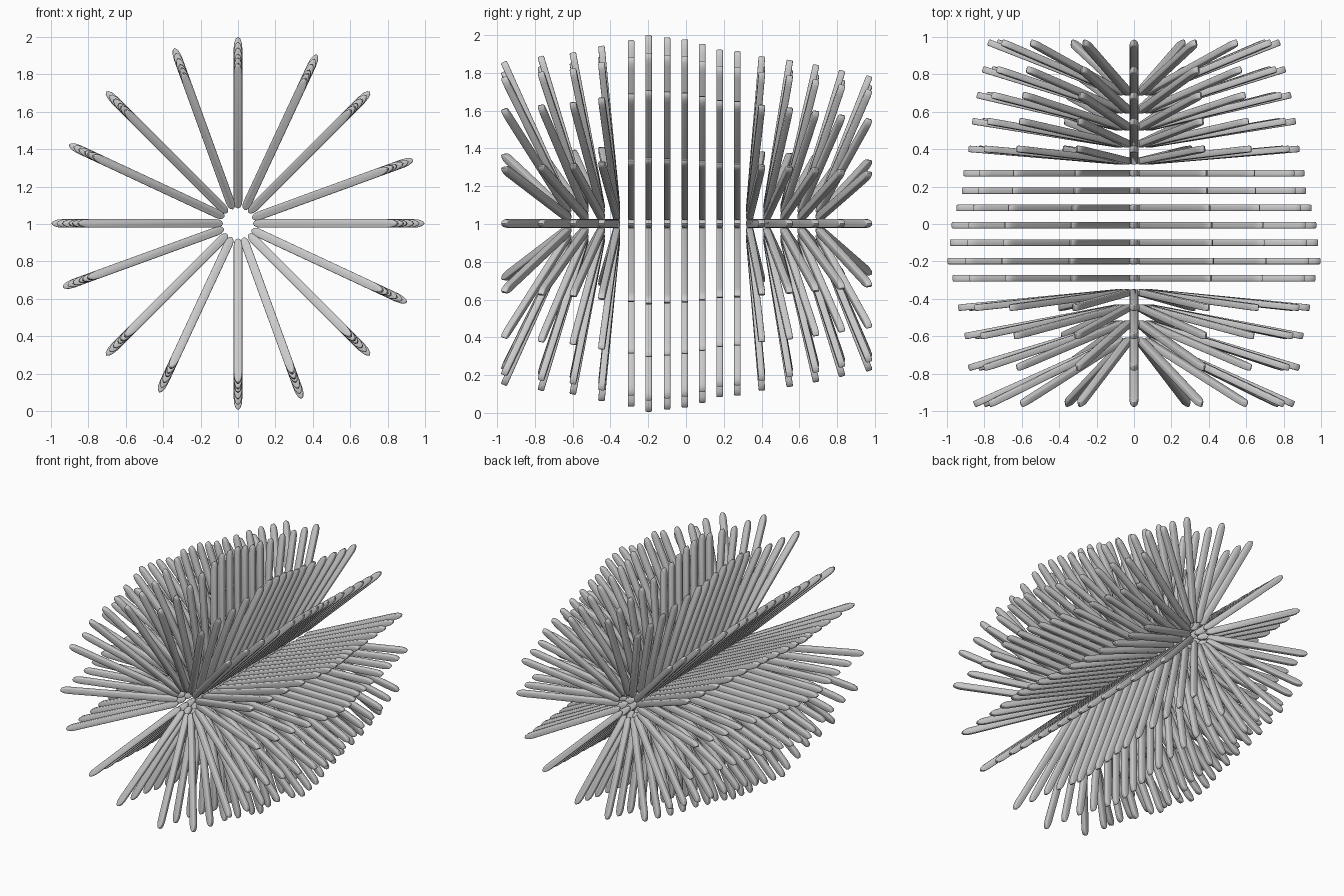
import bpy, bmesh, math
from mathutils import Vector

if "Cube" in bpy.data.objects:
    bpy.data.objects.remove(bpy.data.objects["Cube"])

CENTRE_Z = 1.003
R_IN = 0.085
HALF_W = 0.023      # half thickness around the ring
HALF_D = 0.0175     # half thickness along the axis
TIP = 0.06          # length of the rounded end
OFFSETS = (0, 20, 45, 65)
ANGLES = [q * 90 + a for q in range(4) for a in OFFSETS]

# rows along the axis: base y, tip y, tip radius
ROWS = [
    (-0.62, -0.965, 0.855), (-0.53, -0.77, 0.885), (-0.445, -0.60, 0.905), (-0.365, -0.448, 0.94),
    (-0.29, -0.29, 0.97), (-0.198, -0.198, 0.997), (-0.10, -0.10, 0.985), (-0.006, -0.006, 0.975),
    (0.086, 0.086, 0.95), (0.178, 0.178, 0.92), (0.272, 0.272, 0.912),
    (0.335, 0.402, 0.885), (0.425, 0.55, 0.865), (0.515, 0.69, 0.84),
    (0.605, 0.828, 0.81), (0.70, 0.972, 0.78),
]


def side_profile(length):
    """Long rounded outline of one bristle: (along, across)."""
    pts = []
    for i in range(7):
        t = -math.pi / 2 + math.pi * i / 6
        pts.append((length - TIP + TIP * math.cos(t), HALF_W * math.sin(t)))
    for i in range(7):
        t = math.pi / 2 + math.pi * i / 6
        pts.append((TIP * 0.7 + TIP * 0.7 * math.cos(t), HALF_W * math.sin(t)))
    return pts


def add_bristle(bm, angle, y0, y1, r1):
    a = math.radians(angle)
    radial = Vector((math.cos(a), 0, math.sin(a)))
    across = Vector((-math.sin(a), 0, math.cos(a)))
    start = radial * R_IN + Vector((0, y0, CENTRE_Z))
    end = radial * r1 + Vector((0, y1, CENTRE_Z))
    along = (end - start).normalized()
    depth = along.cross(across)
    pts = side_profile((end - start).length)
    loops = []
    for s in (-1, 1):
        loops.append([bm.verts.new(start + along * u + across * v + depth * (s * HALF_D))
                      for u, v in pts])
    n = len(pts)
    for i in range(n):
        j = (i + 1) % n
        bm.faces.new((loops[0][i], loops[0][j], loops[1][j], loops[1][i]))
    bm.faces.new(loops[0])
    bm.faces.new(loops[1][::-1])


# one ring of bristles per row
for k, (y0, y1, r1) in enumerate(ROWS):
    bm = bmesh.new()
    for ang in ANGLES:
        add_bristle(bm, ang, y0, y1, r1)
    bmesh.ops.recalc_face_normals(bm, faces=bm.faces)
    # slightly softened long edges
    sharp = [e for e in bm.edges if e.calc_face_angle(0) > 1.4]
    bmesh.ops.bevel(bm, geom=sharp, offset=0.006, segments=2, profile=0.5, affect='EDGES')
    me = bpy.data.meshes.new(f"bristle_ring_{k + 1}")
    bm.to_mesh(me)
    bm.free()
    ob = bpy.data.objects.new(f"bristle_ring_{k + 1}", me)
    bpy.context.collection.objects.link(ob)
    bpy.context.view_layer.objects.active = ob
    ob.select_set(True)
    bpy.ops.object.shade_smooth_by_angle(angle=math.radians(50))
    ob.select_set(False)
